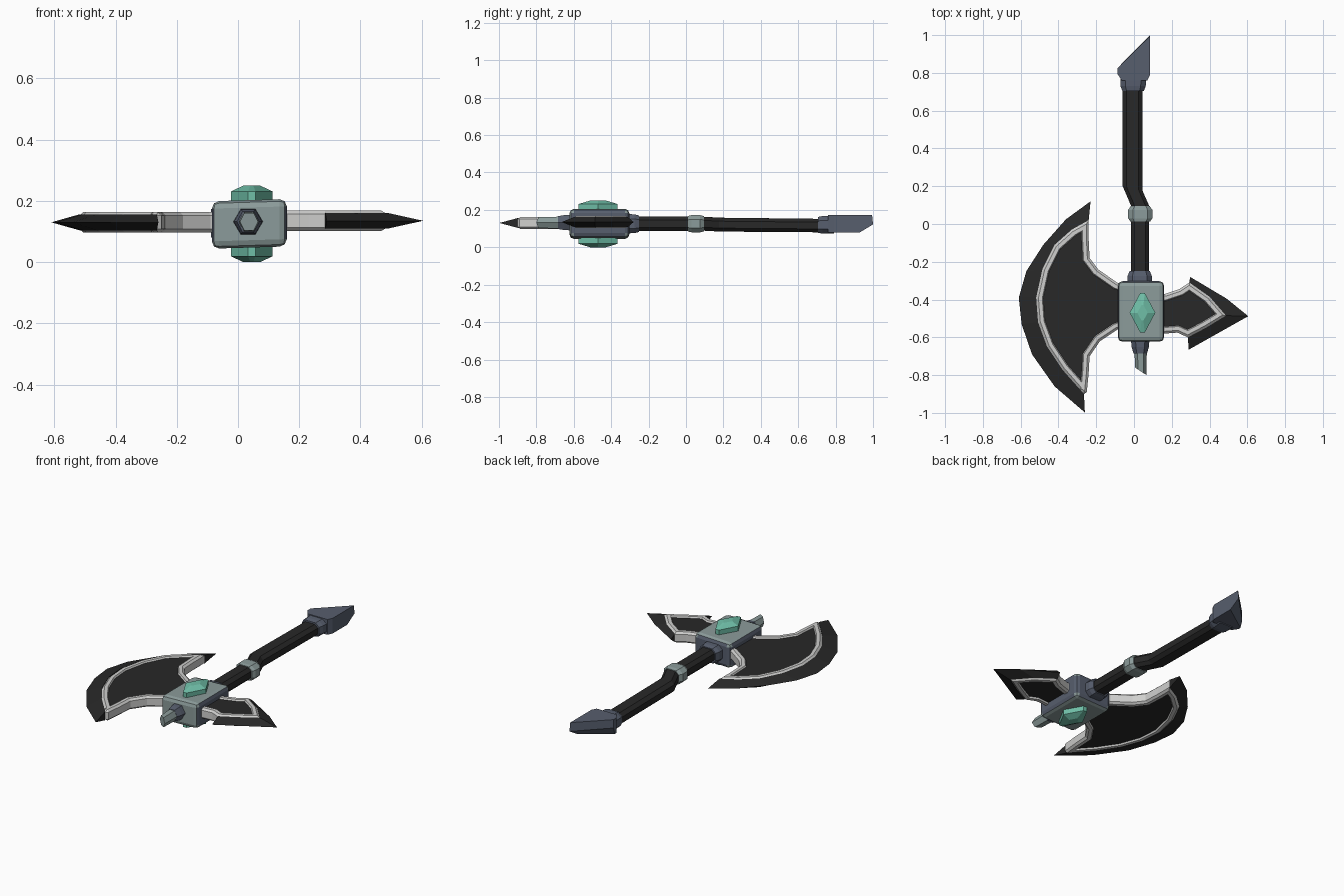
import bpy, bmesh
from mathutils import Vector

if "Cube" in bpy.data.objects:
    bpy.data.objects.remove(bpy.data.objects["Cube"], do_unlink=True)


def material(name, rgb):
    m = bpy.data.materials.new(name)
    m.use_nodes = True
    m.diffuse_color = (*rgb, 1)
    m.node_tree.nodes["Principled BSDF"].inputs["Base Color"].default_value = (*rgb, 1)
    return m


BLACK = material("charcoal black", (0.021, 0.021, 0.021))
SILVER = material("silver trim", (0.62, 0.62, 0.61))
STONE = material("grey green metal", (0.26, 0.33, 0.325))
SLATE = material("slate blue metal", (0.095, 0.112, 0.155))
GEM = material("jade gem", (0.16, 0.52, 0.39))


def finish(bm, name, *mats):
    bmesh.ops.recalc_face_normals(bm, faces=bm.faces)
    mesh = bpy.data.meshes.new(name)
    bm.to_mesh(mesh)
    bm.free()
    for m in mats:
        mesh.materials.append(m)
    ob = bpy.data.objects.new(name, mesh)
    bpy.context.collection.objects.link(ob)
    return ob


def skin(rings, name, mat):
    """Join equal-sized rings of points into a closed solid."""
    bm = bmesh.new()
    rows = [[bm.verts.new(p) for p in r] for r in rings]
    n = len(rows[0])
    for a, b in zip(rows, rows[1:]):
        for i in range(n):
            j = (i + 1) % n
            bm.faces.new((a[i], a[j], b[j], b[i]))
    bm.faces.new(rows[0])
    bm.faces.new(rows[-1])
    return finish(bm, name, mat)


OCT = [(1, .5), (.6, 1), (-.6, 1), (-1, .5), (-1, -.5), (-.6, -1), (.6, -1), (1, -.5)]
HEX = [(1, 0), (.5, 1), (-.5, 1), (-1, 0), (-.5, -1), (.5, -1)]


def bar(name, mat, section, stations):
    """Loft along y; each station is x, y, z, half width, half height, slant."""
    skin([[(x + u * w, y + s * u * w, z + v * h) for u, v in section]
          for x, y, z, w, h, s in stations], name, mat)


def blade(name, z, back, rim, edge):
    """Silver-rimmed plate (back + rim outline) with a thin cutting edge outside the rim."""
    bm = bmesh.new()
    low, high = ([bm.verts.new((x, y, z + d)) for x, y in rim + back] for d in (-.022, .022))
    n = len(low)
    for i in range(n):
        j = (i + 1) % n
        bm.faces.new((low[i], low[j], high[j], high[i])).material_index = 1
    caps = [bm.faces.new(low[::-1]), bm.faces.new(high)]
    bmesh.ops.recalc_face_normals(bm, faces=bm.faces)
    # chamfer up to the rim, flat rim, then a step down to the dark field
    for cap in caps:
        for width, depth in ((.012, .011), (.02, 0), (.005, -.009)):
            ring = bmesh.ops.inset_region(bm, faces=[cap], thickness=width, depth=depth,
                                          use_even_offset=True)
            for f in ring["faces"]:
                f.material_index = 1
        cap.material_index = 0
    finish(bm, name + "_body", BLACK, SILVER)
    skin([[(x, y, z + .026), (u, v, z), (x, y, z - .026)]
          for (x, y), (u, v) in zip(rim, edge)], name + "_cutting_edge", BLACK)


# Large crescent blade
blade("large_blade", .13,
      back=[(-.25, -.89), (-.24, -.79), (-.235, -.70), (-.18, -.62), (-.09, -.56),
            (.02, -.53), (.02, -.34), (-.09, -.31), (-.19, -.24), (-.235, -.18), (-.24, -.08)],
      rim=[(-.24, .02), (-.33, -.03), (-.42, -.11), (-.485, -.24), (-.518, -.39),
           (-.508, -.52), (-.46, -.65), (-.38, -.77), (-.265, -.9)],
      edge=[(-.23, .12), (-.36, .025), (-.48, -.11), (-.57, -.25), (-.61, -.39),
            (-.595, -.53), (-.54, -.69), (-.42, -.86), (-.26, -.998)])

# Small pointed blade
blade("small_blade", .135,
      back=[(.24, -.345), (.165, -.37), (.06, -.37), (.06, -.58), (.165, -.58), (.23, -.575)],
      rim=[(.285, -.6), (.38, -.55), (.487, -.485), (.40, -.385), (.293, -.31)],
      edge=[(.29, -.665), (.45, -.575), (.605, -.488), (.49, -.395), (.297, -.28)])

# Head block: bevelled box, slightly tilted, slate on its sides and back
bm = bmesh.new()
bmesh.ops.create_cube(bm, size=1)
for v in bm.verts:
    v.co = Vector((.037 + v.co.x * .245, -.463 + v.co.y * .32, .125 + v.co.z * .155))
bmesh.ops.bevel(bm, geom=bm.edges[:], offset=.024, segments=2, profile=.5, affect='EDGES')
bm.normal_update()
for f in bm.faces:
    f.material_index = int(abs(f.normal.x) > .9 or f.normal.y > .9)
for v in bm.verts:
    v.co.z += .03 * (v.co.x - .037)
finish(bm, "head_block", STONE, SLATE)

# Gem on each side of the block
OUTLINE = [(.068, 0), (.012, .105), (-.012, .105), (-.068, 0), (-.012, -.105), (.012, -.105)]
for side, label in ((1, "top_gem"), (-1, "bottom_gem")):
    skin([[(.045 + x * k, -.47 + y * k, .125 + side * h) for x, y in OUTLINE]
          for h, k in ((.06, 1), (.106, 1), (.125, .4))], label, GEM)

# Front spike and its collar
bar("spike_collar", SLATE, HEX, [(.033, -.6, .132, .05, .042, 0), (.033, -.65, .132, .046, .04, 0),
                                 (.033, -.685, .132, .036, .034, 0)])
bar("front_spike", STONE, HEX, [(.035, -.66, .132, .033, .032, 0),
                                (.036, -.78, .132, .03, .029, -.65)])

# Handle with its bend
bar("lower_handle", BLACK, OCT, [(.032, -.3, .126, .048, .038, 0), (.032, .05, .126, .048, .038, 0)])
bar("upper_handle", BLACK, OCT, [(.032, .05, .126, .048, .038, 0), (.035, .09, .126, .048, .037, 0),
                                 (-.008, .19, .121, .053, .037, -.25),
                                 (-.008, .73, .116, .053, .036, 0)])

# Collars on the handle
bar("head_collar", SLATE, OCT, [(.03, -.32, .126, .064, .052, 0), (.03, -.275, .126, .064, .05, 0),
                                (.03, -.25, .126, .054, .044, 0)])
bar("handle_ring", STONE, OCT, [(.033, .012, .126, .052, .042, 0), (.033, .03, .126, .064, .046, 0),
                                (.033, .075, .126, .064, .046, 0), (.033, .095, .126, .05, .041, 0)])

# Pommel: collar, then a slanted wedge with an undercut tip
bar("pommel_collar", SLATE, OCT, [(-.005, .705, .12, .057, .042, 0), (-.005, .73, .12, .067, .047, 0),
                                  (-.003, .79, .122, .07, .047, 0)])
skin([[(-.065, .76, z), (.07, .76, z), (.085, .79, z), (.085, tip, z), (-.088, corner, z),
       (-.088, .795, z)]
      for z, tip, corner in ((.08, .93, .81), (.122, 1, .825), (.173, .995, .825))],
     "pommel_wedge", SLATE)
